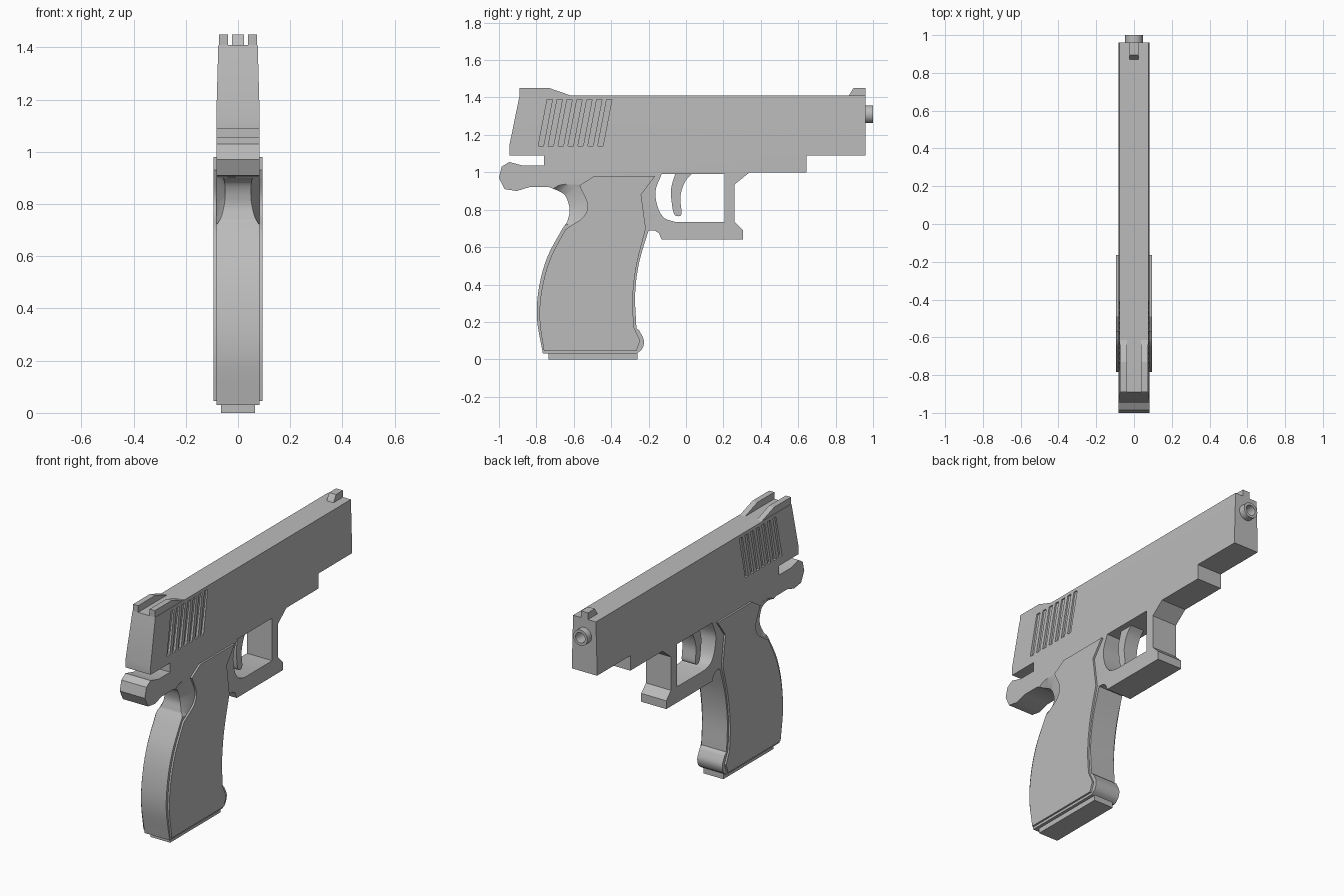
import bpy
import bmesh
from math import sin, cos, pi, radians
from mathutils import Vector

default = bpy.data.objects.get("Cube")
if default:
    bpy.data.objects.remove(default, do_unlink=True)

grey = bpy.data.materials.new("plain grey")
grey.use_nodes = True
grey.diffuse_color = (0.5, 0.5, 0.5, 1)
grey.node_tree.nodes["Principled BSDF"].inputs["Base Color"].default_value = grey.diffuse_color


def finish(name, bm):
    """Turn a bmesh into a grey object."""
    bmesh.ops.recalc_face_normals(bm, faces=bm.faces)
    mesh = bpy.data.meshes.new(name)
    bm.to_mesh(mesh)
    bm.free()
    mesh.materials.append(grey)
    obj = bpy.data.objects.new(name, mesh)
    bpy.context.collection.objects.link(obj)
    return obj


def loft(name, rings):
    """Skin matching rings of points and cap both ends."""
    bm = bmesh.new()
    loops = [[bm.verts.new(p) for p in ring] for ring in rings]
    n = len(loops[0])
    for a, b in zip(loops, loops[1:]):
        for i in range(n):
            j = (i + 1) % n
            bm.faces.new((a[i], a[j], b[j], b[i]))
    bm.faces.new(loops[0])
    bm.faces.new(loops[-1])
    return finish(name, bm)


def plate(name, outline, x0, x1):
    """Extrude a side outline of (y, z) points across x."""
    return loft(name, [[(x, y, z) for y, z in outline] for x in (x0, x1)])


def spline(points, steps=5):
    """Smooth open curve through the points."""
    pts = [Vector(p) for p in points]
    pts = [2 * pts[0] - pts[1]] + pts + [2 * pts[-1] - pts[-2]]
    out = []
    for a, b, c, d in zip(pts, pts[1:], pts[2:], pts[3:]):
        for k in range(steps):
            t = k / steps
            p = b + (c - a) * t / 2 + (a - 2.5 * b + 2 * c - d / 2) * t**2
            out.append(tuple(p + (3 * b - a - 3 * c + d) / 2 * t**3))
    return out + [tuple(points[-1])]


def circle(x, y, z, r, n=32):
    return [(x, y + r * cos(2 * pi * i / n), z + r * sin(2 * pi * i / n)) for i in range(n)]


def activate(obj):
    bpy.ops.object.select_all(action="DESELECT")
    obj.select_set(True)
    bpy.context.view_layer.objects.active = obj


def cut(obj, cutter):
    """Subtract the cutter and discard it."""
    mod = obj.modifiers.new("cut", "BOOLEAN")
    mod.operation = "DIFFERENCE"
    mod.solver = "EXACT"
    mod.object = cutter
    activate(obj)
    bpy.ops.object.modifier_apply(modifier=mod.name)
    bpy.data.objects.remove(cutter, do_unlink=True)


def smooth(obj):
    activate(obj)
    bpy.ops.object.shade_smooth_by_angle(angle=radians(30))


W = 0.083        # half width of the frame
TAPER_Z = 1.14   # height where the upper sides start to lean in
TOP = 1.41

# Body: slide, tang, grip core and guard in one outline
upper = [(-0.76, 1.035), (-0.76, 1.09), (-0.945, 1.09), (-0.945, TAPER_Z), (-0.89, TOP),
         (0.96, TOP), (0.96, 1.09), (0.645, 1.09), (0.645, 1), (0.34, 1)]
guard = [(0.26, 0.935), (0.26, 0.735), (0.305, 0.69), (0.305, 0.64), (-0.13, 0.64),
         (-0.145, 0.675), (-0.17, 0.69)]
front_strap = spline([(-0.2, 0.69), (-0.25, 0.52), (-0.272, 0.35), (-0.265, 0.165)])
toe = spline([(-0.25, 0.155), (-0.225, 0.1), (-0.235, 0.055), (-0.265, 0.03)])
back_strap = spline([(-0.765, 0.03), (-0.797, 0.22), (-0.785, 0.39), (-0.74, 0.55), (-0.66, 0.7)])
web = spline([(-0.635, 0.735), (-0.622, 0.8), (-0.65, 0.88), (-0.73, 0.92)])
tang = [(-0.84, 0.92), (-0.905, 0.9), (-0.97, 0.91), (-1, 0.97), (-0.985, 1.03),
        (-0.945, 1.055), (-0.87, 1.035)]
body = plate("body", upper + guard + front_strap + toe + back_strap + web + tang, -W, W)

# Lean the upper sides inward
bm = bmesh.new()
bm.from_mesh(body.data)
bmesh.ops.bisect_plane(bm, geom=bm.verts[:] + bm.edges[:] + bm.faces[:],
                       plane_co=(0, 0, TAPER_Z), plane_no=(0, 0, 1))
for v in bm.verts:
    if v.co.z > TAPER_Z:
        v.co.x *= 1 - 0.09 * (v.co.z - TAPER_Z) / (TOP - TAPER_Z)
bm.to_mesh(body.data)
bm.free()

# Guard opening
opening = spline([(-0.13, 0.99), (-0.163, 0.9), (-0.15, 0.81), (-0.115, 0.755), (-0.06, 0.735)])
cut(body, plate("guard_cutter", opening + [(0.205, 0.735), (0.205, 0.99)], -0.2, 0.2))

# Slanted grip grooves and scooped web on both sides
for side in (-1, 1):
    for i in range(7):
        y = -0.79 + 0.053 * i
        slot = [(y, 1.14), (y + 0.028, 1.14), (y + 0.076, 1.39), (y + 0.048, 1.39)]
        cut(body, plate("groove_cutter", slot, side * 0.068, side * 0.12))
    scoop = [circle(side * 0.05, -0.69, 0.825, 0.066),
             circle(side * (W + 0.001), -0.64, 0.828, 0.11),
             circle(side * 0.12, -0.64, 0.828, 0.11)]
    cut(body, loft("scoop_cutter", scoop))
smooth(body)

# Grip panels with a small edge bevel
panel_front = spline([(-0.215, 0.7), (-0.265, 0.5), (-0.285, 0.32), (-0.278, 0.17)])
panel_back = spline([(-0.76, 0.045), (-0.783, 0.22), (-0.77, 0.38), (-0.725, 0.54), (-0.645, 0.695)])
panel_scoop = spline([(-0.605, 0.72), (-0.545, 0.765), (-0.527, 0.83), (-0.57, 0.93)])
panel = ([(-0.49, 0.98), (-0.165, 0.98), (-0.24, 0.88)] + panel_front
         + [(-0.245, 0.1), (-0.265, 0.045)] + panel_back + panel_scoop)
for side, label in ((-1, "right"), (1, "left")):
    smooth(plate(label + "_grip_panel", panel, side * 0.075, side * 0.094))

# Magazine base
plate("magazine_base", [(-0.735, 0), (-0.26, 0), (-0.26, 0.05), (-0.735, 0.05)], -0.065, 0.065)

# Trigger
trigger_back = spline([(-0.055, 1), (-0.08, 0.91), (-0.075, 0.83), (-0.065, 0.78),
                       (-0.045, 0.765), (-0.024, 0.78), (-0.03, 0.87), (-0.005, 0.95), (0.04, 1)])
smooth(plate("trigger", trigger_back, -0.045, 0.045))

# Hollow barrel end
barrel = []
for y, r in ((0.9, 0.047), (1, 0.047), (1, 0.031), (0.93, 0.031)):
    barrel.append([(a, y, c) for _, a, c in circle(0, 0, 1.31, r)])
smooth(loft("barrel", barrel))
bore = [[(a, y, c) for _, a, c in circle(0, 0, 1.31, 0.031)] for y in (0.93, 1.1)]
cut(body, loft("bore_cutter", bore))

# Front sight and the two rear sight blades
plate("front_sight", [(0.865, 1.4), (0.895, 1.45), (0.96, 1.45), (0.96, 1.4)], -0.023, 0.023)
for side, label in ((-1, "right"), (1, "left")):
    blade = [(-0.89, 1.4), (-0.89, 1.45), (-0.73, 1.45), (-0.6, 1.405)]
    plate(label + "_rear_sight", blade, side * 0.038, side * 0.072)
